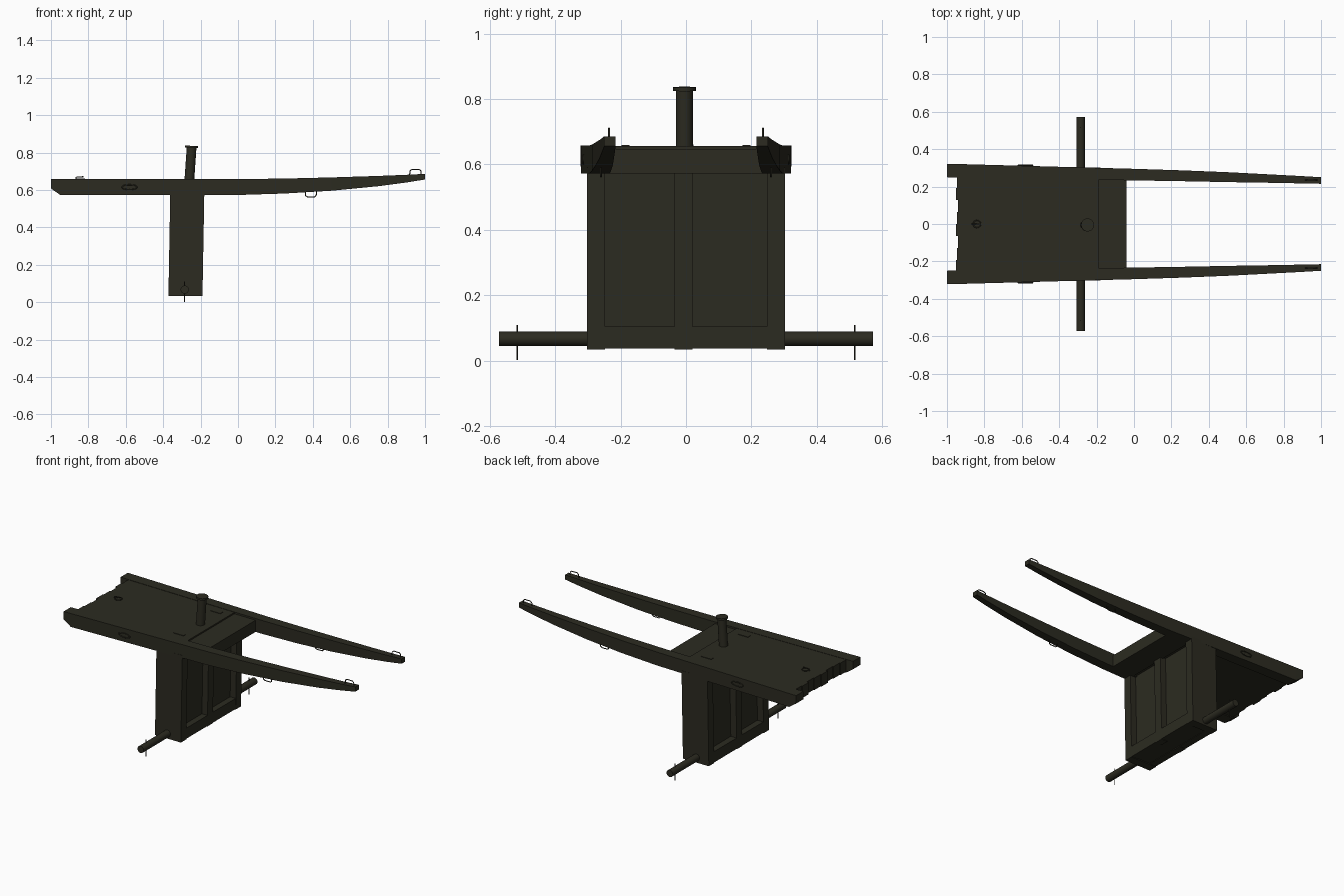
import bpy, bmesh, math
from mathutils import Vector

cube = bpy.data.objects.get("Cube")
if cube:
    bpy.data.objects.remove(cube, do_unlink=True)

DARK = (0.025, 0.024, 0.015, 1)
paint = bpy.data.materials.new("dark olive paint")
paint.use_nodes = True
paint.diffuse_color = DARK
bsdf = paint.node_tree.nodes["Principled BSDF"]
bsdf.inputs["Base Color"].default_value = DARK
bsdf.inputs["Roughness"].default_value = 0.8


def add(name, data):
    ob = bpy.data.objects.new(name, data)
    bpy.context.collection.objects.link(ob)
    data.materials.append(paint)
    return ob


def loft(name, rings):
    """Closed solid through rings of equal point count."""
    bm = bmesh.new()
    loops = [[bm.verts.new(p) for p in ring] for ring in rings]
    n = len(loops[0])
    for a, b in zip(loops, loops[1:]):
        for i in range(n):
            j = (i + 1) % n
            bm.faces.new((a[i], a[j], b[j], b[i]))
    bm.faces.new(loops[0])
    bm.faces.new(loops[-1])
    bmesh.ops.recalc_face_normals(bm, faces=bm.faces)
    me = bpy.data.meshes.new(name)
    bm.to_mesh(me)
    bm.free()
    return add(name, me)


def box(name, x, y, z, lean=0.0):
    """Box from (min, max) ranges; lean shifts the top along x."""
    return loft(name, [[(x[i] + lean * k, y[j], z[k])
                        for i, j in ((0, 0), (1, 0), (1, 1), (0, 1))]
                       for k in (0, 1)])


def rod(name, start, end, r, sides=20):
    start, end = Vector(start), Vector(end)
    q = (end - start).to_track_quat("Z", "Y")
    turn = [2 * math.pi * i / sides for i in range(sides)]
    ob = loft(name, [[p + q @ Vector((r * math.cos(a), r * math.sin(a), 0))
                      for a in turn] for p in (start, end)])
    bpy.context.view_layer.objects.active = ob
    ob.select_set(True)
    bpy.ops.object.shade_smooth_by_angle()
    ob.select_set(False)
    return ob


def wire(name, points, r=0.003, closed=False):
    cu = bpy.data.curves.new(name, "CURVE")
    cu.dimensions = "3D"
    cu.bevel_depth = r
    cu.bevel_resolution = 2
    cu.use_fill_caps = True
    sp = cu.splines.new("POLY")
    sp.points.add(len(points) - 1)
    for p, co in zip(sp.points, points):
        p.co = (*co, 1)
    sp.use_cyclic_u = closed
    return add(name, cu)


def oval(cx, cz, rx, rz, n=20):
    return [(cx + rx * math.cos(2 * math.pi * i / n),
             cz + rz * math.sin(2 * math.pi * i / n)) for i in range(n)]


# Shaft stations: x, inner y, outer y, bottom z, top z
STATIONS = [(-1, .25, .322, .608, .658), (-.95, .249, .321, .573, .658),
            (0, .233, .295, .573, .658), (.25, .229, .287, .581, .661),
            (.5, .224, .277, .596, .667), (.75, .22, .264, .62, .675),
            (.9, .217, .256, .64, .681), (1, .215, .25, .656, .686)]

for side, s in (("left", 1), ("right", -1)):
    # Long tapering shafts
    loft(f"shaft_{side}", [[(x, s * a, lo), (x, s * b, lo), (x, s * b, hi), (x, s * a, hi)]
                           for x, a, b, lo, hi in STATIONS])
    # Iron loops on the shafts
    y = s * .235
    wire(f"tip_loop_{side}", [(.917, y, .675), (.92, y, .702), (.93, y, .71),
                              (.968, y, .71), (.978, y, .702), (.979, y, .68)])
    y = s * .26
    wire(f"under_loop_{side}", [(.36, y, .595), (.362, y, .57), (.37, y, .563),
                                (.41, y, .563), (.418, y, .57), (.42, y, .595)])
    wire(f"side_ring_{side}", [(x, s * .314, z) for x, z in oval(-.58, .615, .04, .013)],
         closed=True)
    # Low iron plates on the deck
    box(f"deck_plate_{side}", (-.315, -.245), sorted((s * .172, s * .197)), (.65, .659))
    # Axle ends and linch pins
    rod(f"axle_{side}", (-.285, s * .27, .067), (-.285, s * .571, .067), .022)
    rod(f"linch_pin_{side}", (-.285, s * .516, .002), (-.285, s * .516, .11), .0025, 8)

# Thick lengthwise deck planks with uneven rear ends
PLANKS = 8
WIDE = .51 / PLANKS
for i in range(PLANKS):
    y = -.255 + i * WIDE
    rear = -.952 + .006 * (i % 3)
    box(f"deck_plank_{i}", (rear, -.19), (y, y + WIDE), (.58, .656))
box("front_beam", (-.2, -.04), (-.24, .24), (.573, .647))

# Upright panelled case
LEAN = .01
box("case_core", (-.33, -.23), (-.29, .29), (.04, .59), LEAN)
for side, s in (("left", 1), ("right", -1)):
    box(f"case_side_{side}", (-.372, -.19), sorted((s * .248, s * .302)), (.034, .59), LEAN)
for end, x in (("front", (-.235, -.191)), ("rear", (-.371, -.325))):
    box(f"mid_stile_{end}", x, (-.035, .02), (.034, .59), LEAN)
    box(f"bottom_rail_{end}", x, (-.25, .25), (.037, .105), LEAN * .12)

# Leaning post with a flat cap
rod("post", (-.261, -.005, .64), (-.248, -.005, .829), .026)
rod("post_cap", (-.2485, -.005, .825), (-.248, -.005, .836), .035)

# Ring and staple at the rear of the deck
wire("deck_ring", [(x, y, .659) for x, y in oval(-.84, 0, .02, .02)], closed=True)
wire("deck_staple", [(-.868, 0, .65), (-.866, 0, .668), (-.825, 0, .671)])
